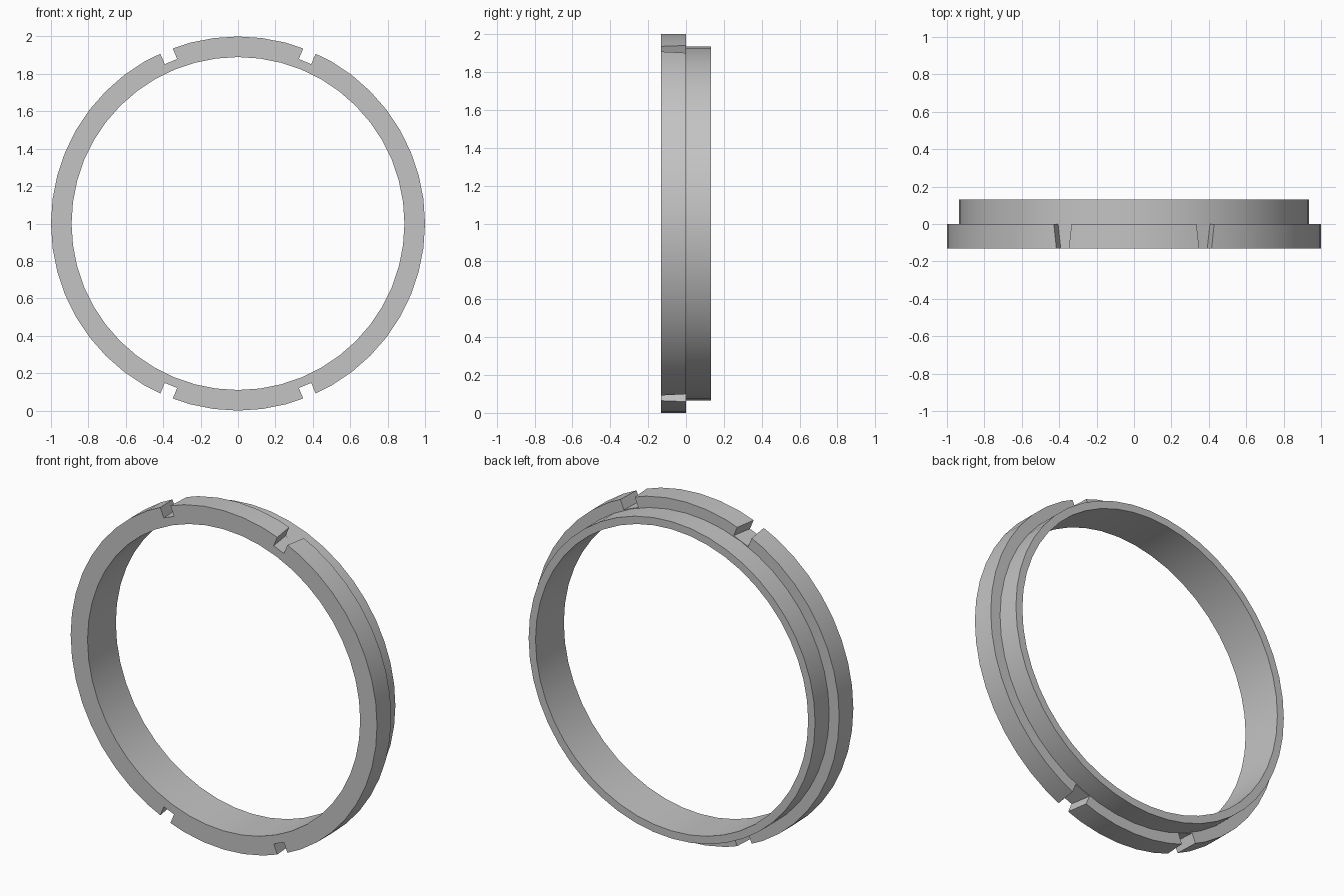
import bpy
import bmesh
from math import radians, sin, cos, pi
from mathutils import Matrix

if "Cube" in bpy.data.objects:
    bpy.data.objects.remove(bpy.data.objects["Cube"], do_unlink=True)

SEGMENTS = 48
HALF_DEPTH = 0.132
FLANGE_R, COLLAR_R, BORE_R = 1.0, 0.935, 0.89
NOTCH_ANGLE = radians(22.5)

grey = bpy.data.materials.new("plain grey")
grey.use_nodes = True
grey.diffuse_color = (0.55, 0.55, 0.55, 1)
grey.node_tree.nodes["Principled BSDF"].inputs["Base Color"].default_value = grey.diffuse_color


def make_object(name, bm):
    bmesh.ops.recalc_face_normals(bm, faces=bm.faces)
    mesh = bpy.data.meshes.new(name)
    bm.to_mesh(mesh)
    bm.free()
    mesh.materials.append(grey)
    obj = bpy.data.objects.new(name, mesh)
    bpy.context.collection.objects.link(obj)
    return obj


# Stepped ring: wide flange in front, narrower collar behind
profile = [(BORE_R, -HALF_DEPTH), (FLANGE_R, -HALF_DEPTH), (FLANGE_R, 0),
           (COLLAR_R, 0), (COLLAR_R, HALF_DEPTH), (BORE_R, HALF_DEPTH)]
bm = bmesh.new()
loops = []
for i in range(SEGMENTS):
    a = 2 * pi * i / SEGMENTS
    loops.append([bm.verts.new((r * sin(a), y, 1 + r * cos(a))) for r, y in profile])
for i, here in enumerate(loops):
    there = loops[(i + 1) % SEGMENTS]
    for j in range(len(profile)):
        k = (j + 1) % len(profile)
        bm.faces.new((here[j], here[k], there[k], there[j]))
ring = make_object("stepped_ring", bm)

# Four notches in the flange, widening towards the back
bm = bmesh.new()
for angle in (NOTCH_ANGLE, -NOTCH_ANGLE, pi - NOTCH_ANGLE, pi + NOTCH_ANGLE):
    wedge = bmesh.ops.create_cube(bm, size=1)["verts"]
    for v in wedge:
        back = v.co.y > 0
        v.co.x *= 0.107 if back else 0.063
        v.co.y = 0.02 if back else -0.17
        v.co.z = 1.1 if v.co.z > 0 else COLLAR_R + 0.002
    turn = Matrix.Translation((0, 0, 1)) @ Matrix.Rotation(angle, 4, "Y")
    bmesh.ops.transform(bm, matrix=turn, verts=wedge)
cutter = make_object("notch_cutter", bm)
cutter.hide_render = True

cut = ring.modifiers.new("notches", "BOOLEAN")
cut.operation = "DIFFERENCE"
cut.solver = "EXACT"
cut.object = cutter

# Apply the cut and smooth the round walls
bpy.ops.object.select_all(action="DESELECT")
bpy.context.view_layer.objects.active = ring
ring.select_set(True)
bpy.ops.object.modifier_apply(modifier=cut.name)
bpy.data.objects.remove(cutter, do_unlink=True)
bpy.ops.object.shade_smooth_by_angle(angle=radians(30))
